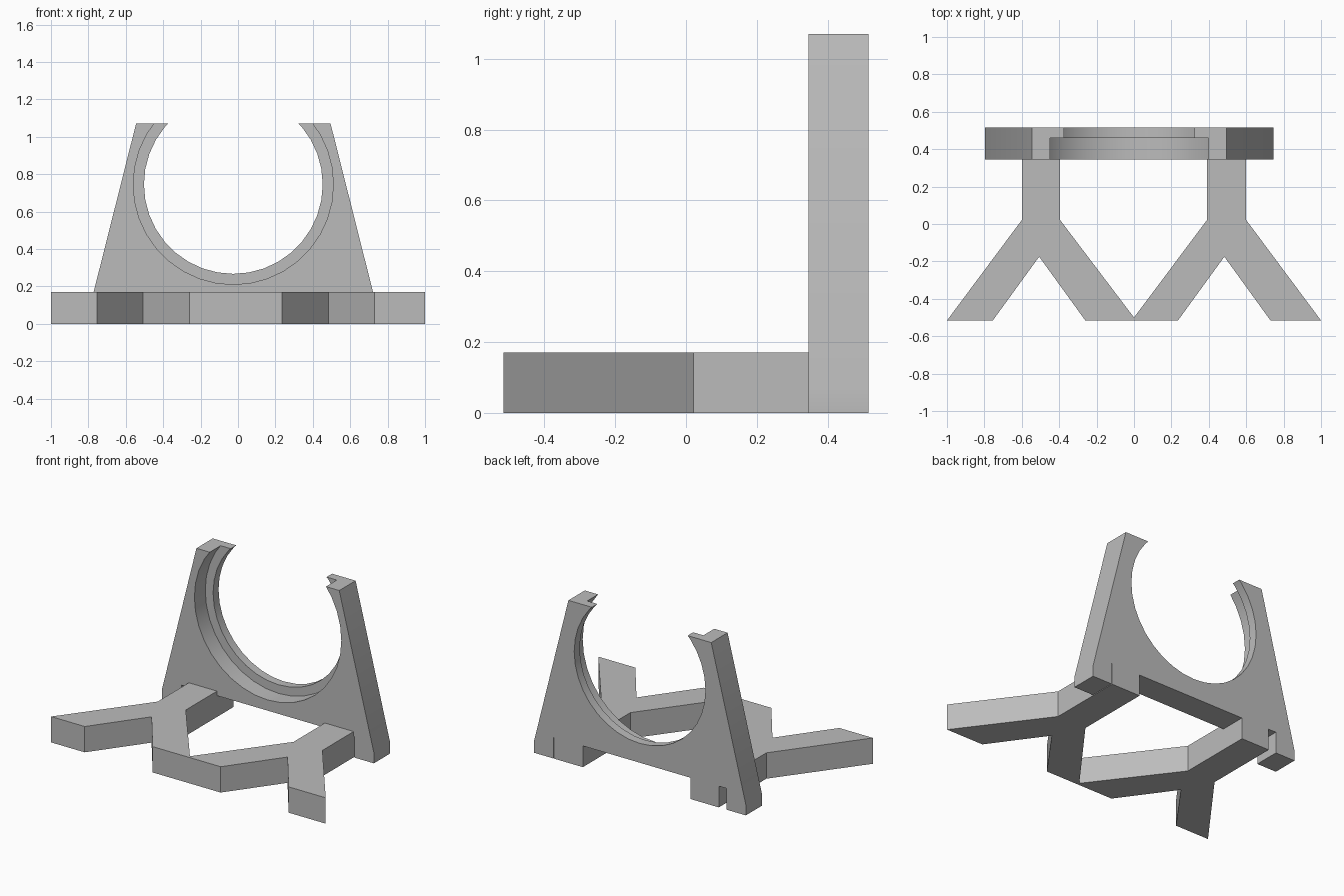
import bpy
import bmesh
from math import pi, cos, sin, radians
from mathutils import Vector

cube = bpy.data.objects.get("Cube")
if cube:
    bpy.data.objects.remove(cube, do_unlink=True)

BACK, FACE, LIP = 0.516, 0.346, 0.459   # depth of the upright and its inner lip
MID_X, MID_Z = -0.025, 0.745            # centre of the round cradle

grey = bpy.data.materials.new("light grey")
grey.use_nodes = True
grey.diffuse_color = (0.5, 0.5, 0.5, 1)
grey.node_tree.nodes["Principled BSDF"].inputs["Base Color"].default_value = (0.5, 0.5, 0.5, 1)


def prism(name, outline, offset):
    """Extrude a closed outline of points along the offset."""
    bm = bmesh.new()
    face = bm.faces.new([bm.verts.new(p) for p in outline])
    top = bmesh.ops.extrude_face_region(bm, geom=[face])["geom"]
    bmesh.ops.translate(bm, vec=Vector(offset),
                        verts=[v for v in top if isinstance(v, bmesh.types.BMVert)])
    bmesh.ops.recalc_face_normals(bm, faces=bm.faces)
    mesh = bpy.data.meshes.new(name)
    bm.to_mesh(mesh)
    bm.free()
    mesh.materials.append(grey)
    obj = bpy.data.objects.new(name, mesh)
    bpy.context.collection.objects.link(obj)
    return obj


def combine(target, other, operation):
    """Apply a boolean and discard the second object."""
    bpy.context.view_layer.objects.active = target
    mod = target.modifiers.new(operation, "BOOLEAN")
    mod.operation, mod.object, mod.solver = operation, other, "EXACT"
    bpy.ops.object.modifier_apply(modifier=mod.name)
    bpy.data.objects.remove(other, do_unlink=True)


def disc(name, radius, y0, y1, sides=36):
    ring = [(MID_X + radius * sin(2 * pi * i / sides), y0,
             MID_Z - radius * cos(2 * pi * i / sides)) for i in range(sides)]
    return prism(name, ring, (0, y1 - y0, 0))


# Tapered upright with a wide notch between its two feet
half = [(0.63, 0.14), (0.63, 0), (0.772, 0), (0.772, 0.07), (0.52, 1.07)]
outline = half + [(-x, z) for x, z in reversed(half)]
stand = prism("cradle_stand", [(MID_X + x, FACE, z) for x, z in outline],
              (0, BACK - FACE, 0))

# Round cradle, wider in front of the lip
combine(stand, disc("bore_cutter", 0.478, FACE - 0.1, BACK + 0.1), "DIFFERENCE")
combine(stand, disc("seat_cutter", 0.535, FACE - 0.1, LIP), "DIFFERENCE")

# Two forked legs joined at the front
legs = [(-0.6, BACK), (-0.6, 0.021), (-1, -BACK), (-0.755, -BACK),
        (-0.507, -0.175), (-0.26, -BACK), (0.235, -BACK), (0.483, -0.175),
        (0.73, -BACK), (1, -BACK), (0.6, 0.021), (0.6, BACK),
        (0.39, BACK), (0.39, 0.021), (0, -0.5), (-0.395, 0.021), (-0.395, BACK)]
combine(stand, prism("forked_legs", [(x, y, 0) for x, y in legs], (0, 0, 0.17)), "UNION")

# Smooth curve, crisp edges
bpy.ops.object.select_all(action="DESELECT")
stand.select_set(True)
bpy.context.view_layer.objects.active = stand
bpy.ops.object.shade_smooth_by_angle(angle=radians(30))
